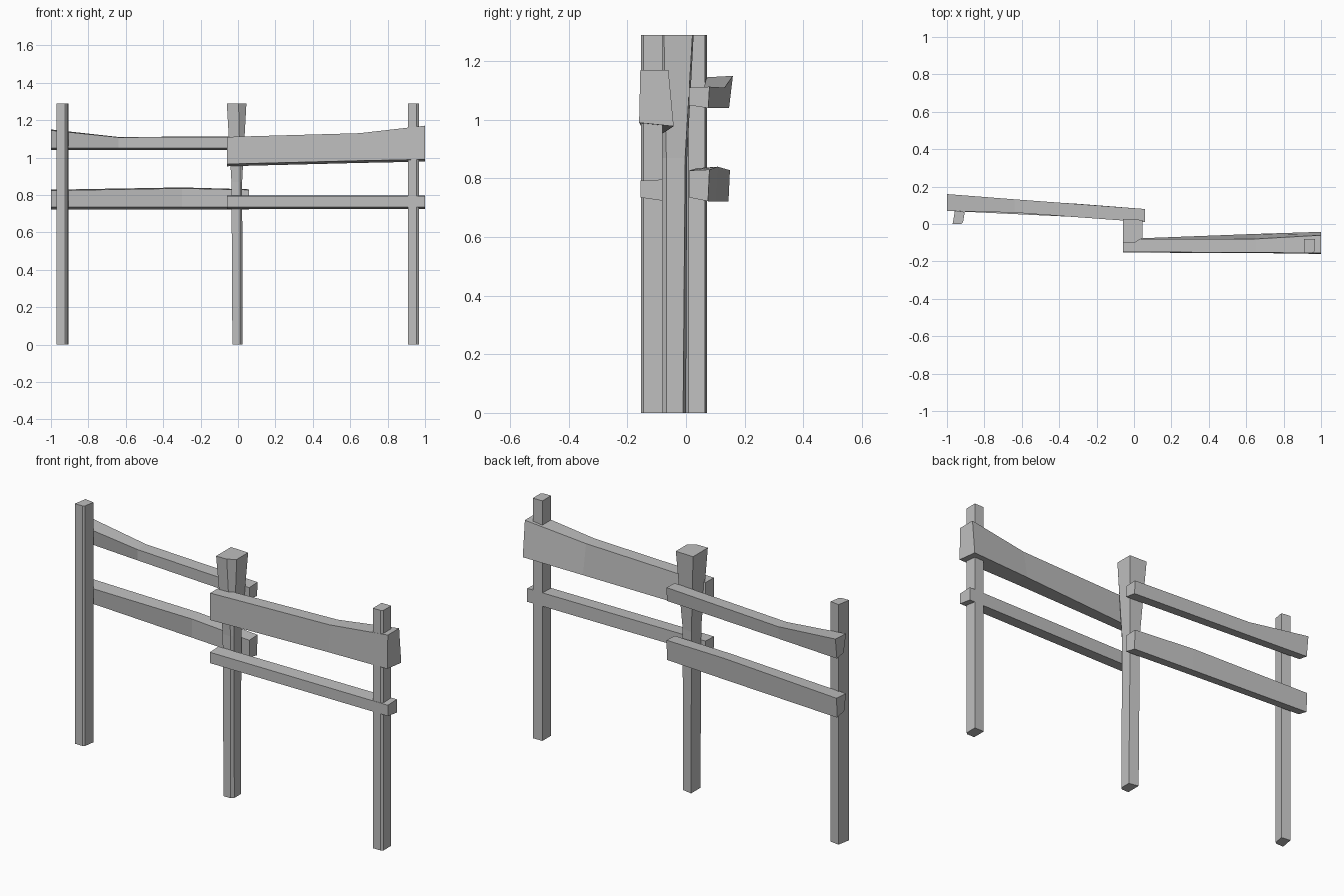
import bpy
import bmesh

cube = bpy.data.objects.get("Cube")
if cube:
    bpy.data.objects.remove(cube)

# Weathered wood colour
wood = bpy.data.materials.new("grey_wood")
wood.use_nodes = True
grey = (0.52, 0.52, 0.52, 1.0)
wood.diffuse_color = grey
bsdf = next(n for n in wood.node_tree.nodes if n.type == 'BSDF_PRINCIPLED')
bsdf.inputs["Base Color"].default_value = grey
bsdf.inputs["Roughness"].default_value = 0.9


def loft(name, rings):
    """Skin matching rings of points into a closed flat-shaded solid."""
    bm = bmesh.new()
    loops = [[bm.verts.new(p) for p in ring] for ring in rings]
    n = len(loops[0])
    for a, b in zip(loops, loops[1:]):
        for i in range(n):
            j = (i + 1) % n
            bm.faces.new((a[i], a[j], b[j], b[i]))
    bm.faces.new(loops[0])
    bm.faces.new(loops[-1])
    bmesh.ops.recalc_face_normals(bm, faces=bm.faces)
    mesh = bpy.data.meshes.new(name)
    bm.to_mesh(mesh)
    bm.free()
    mesh.materials.append(wood)
    obj = bpy.data.objects.new(name, mesh)
    bpy.context.collection.objects.link(obj)
    return obj


def post(name, *sections):
    """Sections are (height, outline) pairs."""
    loft(name, [[(x, y, z) for x, y in outline] for z, outline in sections])


def rail(name, *stations):
    """Stations: x, then (y, z) of front bottom, back bottom, back top, front top."""
    loft(name, [[(x, y, z) for y, z in corners] for x, *corners in stations])


TOP = 1.29

# Straight end posts with one shaved corner
right_end = [(-0.97, 0.0), (-0.925, 0.0), (-0.914, 0.008), (-0.905, 0.064), (-0.957, 0.072)]
left_end = [(0.91, -0.154), (0.955, -0.154), (0.967, -0.145), (0.967, -0.08), (0.91, -0.08)]
post("right_end_post", (0, right_end), (TOP, right_end))
post("left_end_post", (0, left_end), (TOP, left_end))

# Middle post flaring towards its top
foot = [(-0.03, -0.08), (0.012, -0.08), (0.025, -0.067), (0.025, -0.01), (-0.03, 0.0)]
waist = [(-0.035, -0.08), (0.012, -0.08), (0.022, -0.067), (0.022, -0.003), (-0.035, 0.004)]
head = [(-0.06, -0.1), (0.003, -0.1), (0.045, -0.075), (0.045, 0.022), (-0.06, 0.026)]
post("middle_post", (0, foot), (0.87, waist), (TOP, head))

# Rails behind the middle post
rail("right_upper_rail",
     (-1.0, (0.09, 1.05), (0.147, 1.04), (0.16, 1.15), (0.07, 1.145)),
     (-0.64, (0.061, 1.05), (0.122, 1.04), (0.132, 1.11), (0.061, 1.108)),
     (0.06, (0.01, 1.05), (0.076, 1.04), (0.08, 1.113), (0.01, 1.11)))
rail("right_lower_rail",
     (-1.0, (0.085, 0.735), (0.145, 0.722), (0.15, 0.828), (0.07, 0.823)),
     (-0.3, (0.037, 0.735), (0.1, 0.722), (0.108, 0.84), (0.037, 0.835)),
     (0.06, (0.01, 0.735), (0.075, 0.722), (0.08, 0.83), (0.01, 0.827)))

# Rails in front of the middle post
rail("left_upper_rail",
     (-0.06, (-0.15, 0.965), (-0.08, 0.953), (-0.08, 1.11), (-0.15, 1.11)),
     (0.65, (-0.155, 0.983), (-0.053, 0.971), (-0.08, 1.13), (-0.152, 1.13)),
     (1.0, (-0.16, 0.99), (-0.042, 0.978), (-0.06, 1.17), (-0.156, 1.17)))
rail("left_lower_rail",
     (-0.06, (-0.153, 0.735), (-0.08, 0.724), (-0.08, 0.796), (-0.153, 0.793)),
     (1.0, (-0.156, 0.735), (-0.08, 0.724), (-0.08, 0.796), (-0.156, 0.793)))
